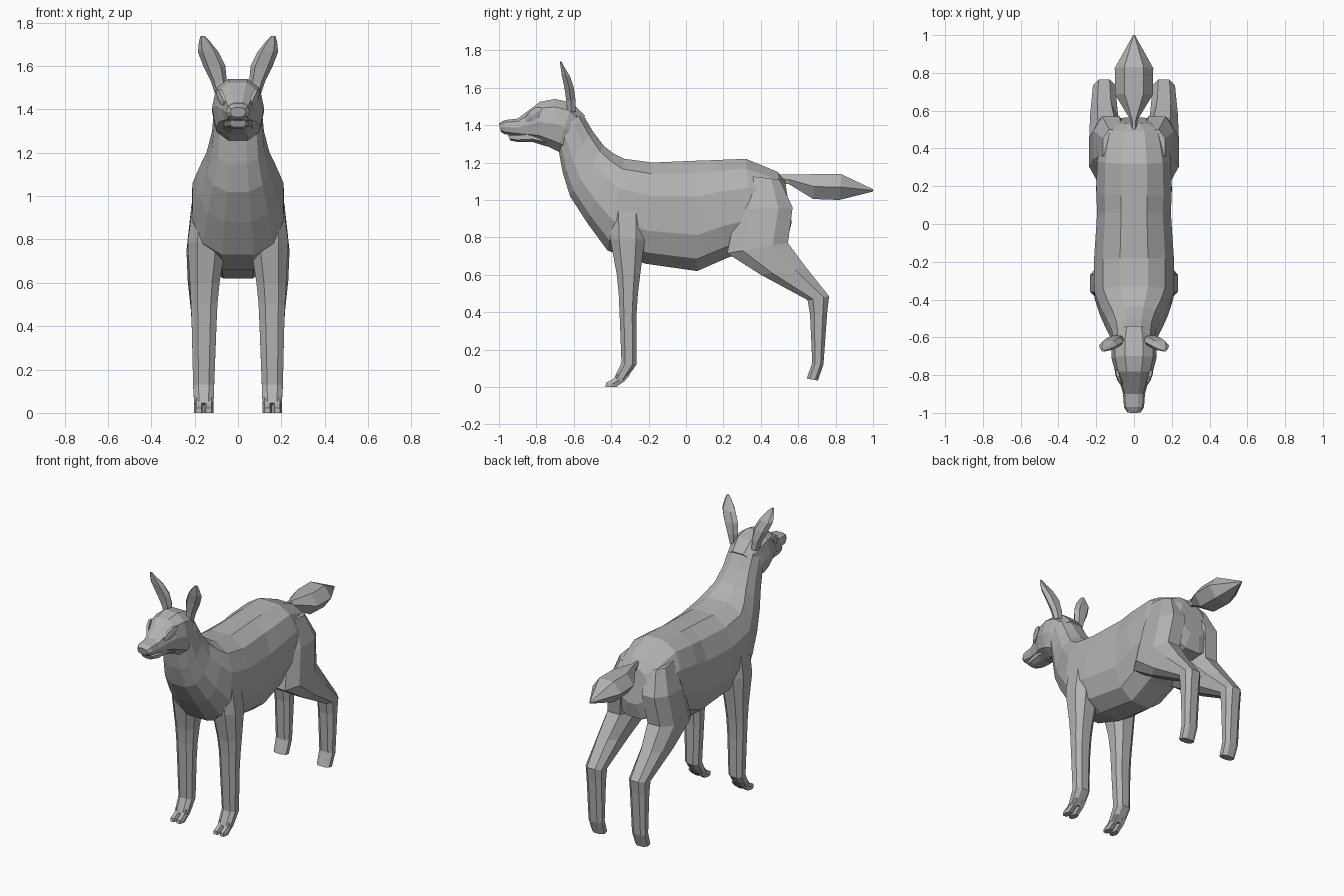
import bpy, bmesh, math

fur = bpy.data.materials.new("grey fur")
fur.diffuse_color = (0.45, 0.45, 0.45, 1)


def loft(name, rows, n=8, power=0.8, mirror=False, parent_mesh=None):
    """Skin rings; each row is (y, z of one edge, y, z of other edge, x min, x max)."""
    bm = bmesh.new()
    raw = []
    for i in range(n):
        a = 2 * math.pi * (i + 0.5) / n
        c, s = math.cos(a), math.sin(a)
        raw.append((math.copysign(abs(c) ** power, c), math.copysign(abs(s) ** power, s)))
    mc = max(p[0] for p in raw)
    ms = max(p[1] for p in raw)
    rings = []
    for ya, za, yb, zb, x0, x1 in rows:
        rings.append([bm.verts.new(((x0 + x1) / 2 + s / ms * (x1 - x0) / 2,
                                    (ya + yb) / 2 + c / mc * (ya - yb) / 2,
                                    (za + zb) / 2 + c / mc * (za - zb) / 2)) for c, s in raw])
    for r, q in zip(rings, rings[1:]):
        for i in range(n):
            j = (i + 1) % n
            bm.faces.new((r[i], r[j], q[j], q[i]))
    bm.faces.new(rings[0])
    bm.faces.new(rings[-1])
    bmesh.ops.recalc_face_normals(bm, faces=bm.faces)
    me = bpy.data.meshes.new(name)
    bm.to_mesh(me)
    bm.free()
    me.materials.append(fur)
    ob = bpy.data.objects.new(name, me)
    bpy.context.collection.objects.link(ob)
    if mirror:
        ob.modifiers.new("mirror", 'MIRROR')
    return ob


def sym(rows):
    return [(a, b, c, d, -w, w) for a, b, c, d, w in rows]


# trunk and neck, from rump to throat
loft("trunk", sym([
    (0.53, 1.10, 0.565, 0.88, 0.09),
    (0.49, 1.15, 0.54, 0.78, 0.16),
    (0.32, 1.22, 0.36, 0.74, 0.195),
    (0.15, 1.213, 0.22, 0.69, 0.20),
    (0.06, 1.21, 0.06, 0.62, 0.195),
    (-0.18, 1.20, -0.22, 0.66, 0.212),
    (-0.33, 1.22, -0.42, 0.73, 0.21),
    (-0.39, 1.25, -0.53, 0.88, 0.18),
    (-0.44, 1.29, -0.62, 1.02, 0.145),
    (-0.50, 1.37, -0.66, 1.15, 0.12),
    (-0.56, 1.47, -0.68, 1.26, 0.11),
    (-0.62, 1.50, -0.69, 1.30, 0.10)]), n=12)

# head and upper muzzle
loft("head", sym([
    (-0.54, 1.45, -0.66, 1.25, 0.10),
    (-0.61, 1.52, -0.685, 1.26, 0.12),
    (-0.70, 1.54, -0.715, 1.275, 0.12),
    (-0.78, 1.525, -0.785, 1.31, 0.10),
    (-0.84, 1.48, -0.83, 1.325, 0.075),
    (-0.90, 1.435, -0.90, 1.34, 0.058),
    (-0.97, 1.427, -0.97, 1.352, 0.053),
    (-1.0, 1.41, -0.99, 1.365, 0.036)]), n=10)

# lower jaw
loft("jaw", sym([
    (-0.74, 1.38, -0.74, 1.285, 0.07),
    (-0.82, 1.37, -0.82, 1.31, 0.06),
    (-0.90, 1.355, -0.90, 1.31, 0.05),
    (-0.955, 1.355, -0.94, 1.318, 0.038)]))

# almond eyes, mostly sunk into the head
loft("eyes", [
    (-0.862, 1.435, -0.852, 1.415, 0.05, 0.068),
    (-0.835, 1.475, -0.82, 1.42, 0.06, 0.088),
    (-0.805, 1.495, -0.79, 1.44, 0.07, 0.099),
    (-0.775, 1.495, -0.77, 1.475, 0.08, 0.101)], n=6, mirror=True)

# ears
loft("ears", [
    (-0.635, 1.47, -0.59, 1.47, 0.055, 0.105),
    (-0.64, 1.53, -0.59, 1.53, 0.052, 0.125),
    (-0.65, 1.60, -0.60, 1.60, 0.058, 0.160),
    (-0.665, 1.67, -0.62, 1.66, 0.090, 0.185),
    (-0.672, 1.72, -0.65, 1.71, 0.130, 0.180),
    (-0.675, 1.74, -0.665, 1.74, 0.155, 0.172)], n=6, mirror=True)

# tail
loft("tail", sym([
    (0.48, 1.135, 0.48, 1.09, 0.012),
    (0.55, 1.135, 0.55, 1.085, 0.018),
    (0.69, 1.138, 0.68, 1.005, 0.10),
    (0.83, 1.138, 0.82, 1.00, 0.102),
    (1.0, 1.057, 1.0, 1.045, 0.005)]), n=6, power=1)

# front legs
loft("front_legs", [
    (-0.41, 1.02, -0.22, 1.02, 0.07, 0.20),
    (-0.405, 0.79, -0.22, 0.79, 0.055, 0.232),
    (-0.37, 0.60, -0.245, 0.60, 0.085, 0.222),
    (-0.36, 0.50, -0.257, 0.50, 0.095, 0.217),
    (-0.355, 0.39, -0.265, 0.38, 0.10, 0.213),
    (-0.345, 0.13, -0.265, 0.12, 0.11, 0.207),
    (-0.385, 0.045, -0.325, 0.035, 0.113, 0.202)], mirror=True)

# hind legs with haunch
loft("hind_legs", [
    (0.32, 1.13, 0.50, 1.11, 0.03, 0.165),
    (0.27, 0.95, 0.57, 0.96, 0.03, 0.215),
    (0.22, 0.715, 0.545, 0.77, 0.055, 0.237),
    (0.40, 0.60, 0.645, 0.635, 0.085, 0.232),
    (0.65, 0.465, 0.765, 0.485, 0.10, 0.217),
    (0.663, 0.39, 0.755, 0.40, 0.103, 0.213),
    (0.675, 0.13, 0.735, 0.12, 0.11, 0.207),
    (0.645, 0.045, 0.705, 0.035, 0.113, 0.202)], mirror=True)

# cloven toes
for part, dy in (("front", 0), ("hind", 1.03)):
    for side, x0, x1 in (("inner", 0.113, 0.156), ("outer", 0.159, 0.202)):
        loft(f"{part}_{side}_toes", [
            (-0.365, 0.07, -0.30, 0.065, x0, x1),
            (-0.39, 0.042, -0.33, 0.03, x0, x1),
            (-0.428, 0.022, -0.36, 0.01, x0, x1),
            (-0.43, 0.0, -0.37, 0.0, x0, x1)], n=6, mirror=True)
